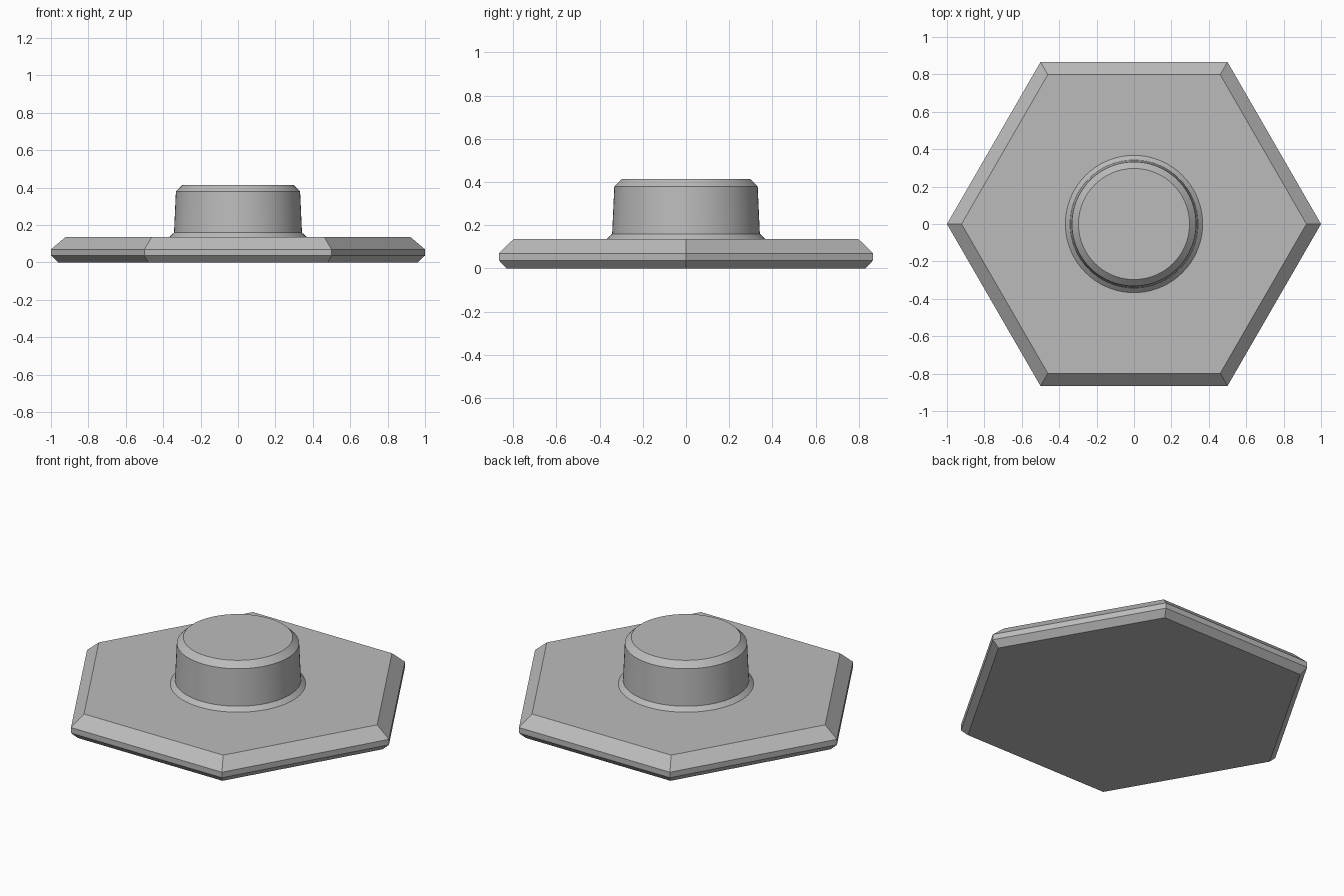
import bpy, bmesh
from math import cos, sin, tau, radians

cube = bpy.data.objects.get("Cube")
if cube:
    bpy.data.objects.remove(cube, do_unlink=True)

grey = bpy.data.materials.new("plain_grey")
grey.use_nodes = True
colour = (0.5, 0.5, 0.5, 1)
grey.diffuse_color = colour
grey.node_tree.nodes["Principled BSDF"].inputs["Base Color"].default_value = colour


def turned_solid(name, profile, sides):
    """Stack rings of (radius, height), bridge them and cap both ends."""
    bm = bmesh.new()
    rings = [[bm.verts.new((r * cos(tau * i / sides), r * sin(tau * i / sides), z))
              for i in range(sides)] for r, z in profile]
    for low, high in zip(rings, rings[1:]):
        for i in range(sides):
            j = (i + 1) % sides
            bm.faces.new((low[i], low[j], high[j], high[i]))
    bm.faces.new(rings[0][::-1])
    bm.faces.new(rings[-1])
    mesh = bpy.data.meshes.new(name)
    bm.to_mesh(mesh)
    bm.free()
    mesh.materials.append(grey)
    obj = bpy.data.objects.new(name, mesh)
    bpy.context.collection.objects.link(obj)
    return obj


# Six-sided base plate with chamfered rims
turned_solid("hexagonal_plate",
             [(0.96, 0), (1, 0.037), (1, 0.07), (0.922, 0.136)], 6)

# Tapered round boss with a flared foot and chamfered top
boss = turned_solid("round_boss",
                    [(0.367, 0.136), (0.342, 0.16), (0.332, 0.38), (0.297, 0.414)], 96)

# Smooth the curved walls, keep the chamfer edges crisp
bpy.ops.object.select_all(action='DESELECT')
boss.select_set(True)
bpy.context.view_layer.objects.active = boss
bpy.ops.object.shade_smooth_by_angle(angle=radians(20))
